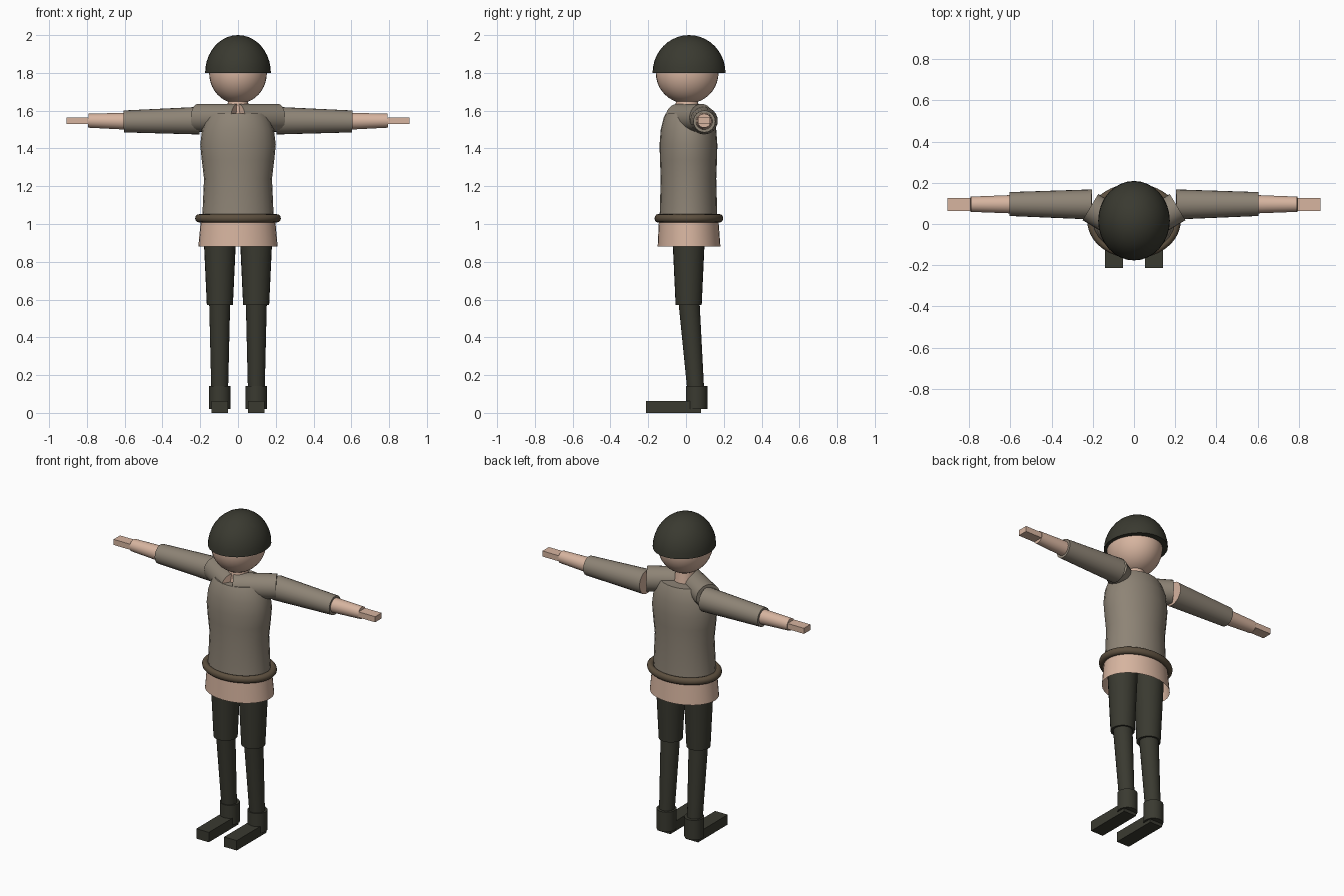
import bpy, bmesh, math
from mathutils import Vector

cube = bpy.data.objects.get("Cube")
if cube:
    bpy.data.objects.remove(cube)


def material(name, rgb):
    m = bpy.data.materials.new(name)
    m.use_nodes = True
    m.diffuse_color = (*rgb, 1)
    m.node_tree.nodes["Principled BSDF"].inputs["Base Color"].default_value = (*rgb, 1)
    return m


CLOTH = material("grey_brown_cloth", (0.27, 0.23, 0.18))
SKIN = material("skin", (0.68, 0.46, 0.35))
DARK = material("dark_olive", (0.042, 0.042, 0.03))
BROWN = material("belt_brown", (0.11, 0.08, 0.05))


def finish(name, bm, mats, smooth=True):
    bmesh.ops.recalc_face_normals(bm, faces=bm.faces)
    mesh = bpy.data.meshes.new(name)
    bm.to_mesh(mesh)
    bm.free()
    for m in mats:
        mesh.materials.append(m)
    obj = bpy.data.objects.new(name, mesh)
    bpy.context.collection.objects.link(obj)
    if smooth:
        bpy.ops.object.select_all(action="DESELECT")
        obj.select_set(True)
        bpy.context.view_layer.objects.active = obj
        bpy.ops.object.shade_smooth_by_angle(angle=math.radians(40))
    return obj


def loft(name, rings, mats, axis=(0, 0, 1), caps=(True, True), sides=24):
    """Skin elliptical rings (centre, rx, ry) lying across the axis.
    A second material colours the first cap."""
    bm = bmesh.new()
    turn = Vector(axis).to_track_quat("Z", "Y")
    loops = []
    for centre, rx, ry in rings:
        loop = []
        for i in range(sides):
            a = math.tau * i / sides
            offset = Vector((rx * math.cos(a), ry * math.sin(a), 0))
            if tuple(axis) != (0, 0, 1):
                offset = turn @ offset
            loop.append(bm.verts.new(Vector(centre) + offset))
        loops.append(loop)
    for low, high in zip(loops, loops[1:]):
        for i in range(sides):
            j = (i + 1) % sides
            bm.faces.new((low[i], low[j], high[j], high[i]))
    if caps[0]:
        bm.faces.new(loops[0][::-1]).material_index = len(mats) - 1
    if caps[1]:
        bm.faces.new(loops[-1])
    return finish(name, bm, mats)


def tube(name, start, end, r1, r2, *mats):
    axis = (Vector(end) - Vector(start)).normalized()
    return loft(name, [(start, r1, r1), (end, r2, r2)], mats, axis)


def box(name, low, high, mat):
    bm = bmesh.new()
    bmesh.ops.create_cube(bm, size=1)
    low, high = Vector(low), Vector(high)
    for v in bm.verts:
        v.co = (low + high) / 2 + v.co * (high - low)
    return finish(name, bm, [mat], False)


def ellipsoid(name, centre, radii, mat, half=False):
    bm = bmesh.new()
    bmesh.ops.create_uvsphere(bm, u_segments=32, v_segments=20, radius=1)
    if half:
        bmesh.ops.bisect_plane(bm, geom=bm.verts[:] + bm.edges[:] + bm.faces[:],
                               plane_co=(0, 0, 0), plane_no=(0, 0, -1), clear_outer=True)
        bmesh.ops.holes_fill(bm, edges=[e for e in bm.edges if e.is_boundary])
    for v in bm.verts:
        v.co = Vector(c + p * r for c, p, r in zip(centre, v.co, radii))
    return finish(name, bm, [mat])


# Head, helmet and neck
ellipsoid("head", (0, 0.006, 1.8), (0.153, 0.166, 0.163), SKIN)
ellipsoid("helmet", (0, 0.016, 1.8), (0.174, 0.193, 0.2), DARK, half=True)
loft("neck", [((0, 0.005, 1.57), 0.065, 0.07), ((0, 0.005, 1.67), 0.05, 0.055)], [SKIN])

# Tunic body
profile = [(1.0, 0.193, 0.155), (1.06, 0.188, 0.152), (1.24, 0.18, 0.147),
           (1.34, 0.192, 0.151), (1.42, 0.2, 0.153), (1.5, 0.19, 0.147),
           (1.56, 0.168, 0.132), (1.585, 0.15, 0.12)]
loft("tunic", [((0, 0.013, z), rx, ry) for z, rx, ry in profile], [CLOTH])

# Hip skirt, open underneath
loft("hip_skirt", [((0, 0.016, 0.882), 0.21, 0.166), ((0, 0.014, 1.03), 0.196, 0.157)],
     [SKIN], caps=(False, True), sides=32)

# Belt
bpy.ops.mesh.primitive_torus_add(major_radius=0.205, minor_radius=0.022,
                                 major_segments=48, minor_segments=12,
                                 location=(0, 0.015, 1.03))
belt = bpy.context.object
belt.name = "belt"
for v in belt.data.vertices:
    v.co.y *= 0.8
belt.data.materials.append(BROWN)
bpy.ops.object.shade_smooth_by_angle(angle=math.radians(40))

for s, side in ((1, "left"), (-1, "right")):
    # Shoulder, arm and hand
    tube(side + "_shoulder", (0, -0.045, 1.562), (s * 0.212, 0.082, 1.562),
         0.074, 0.074, CLOTH, SKIN)
    tube(side + "_sleeve", (s * 0.205, 0.095, 1.547), (s * 0.605, 0.097, 1.543),
         0.073, 0.058, CLOTH, SKIN)
    tube(side + "_forearm", (s * 0.58, 0.096, 1.544), (s * 0.793, 0.096, 1.547),
         0.045, 0.037, SKIN)
    inner, outer = sorted((s * 0.793, s * 0.907))
    box(side + "_hand", (inner, 0.063, 1.53), (outer, 0.127, 1.565), SKIN)

    # Leg, boot and foot
    tube(side + "_thigh", (s * 0.096, 0.014, 0.57), (s * 0.096, 0.014, 0.98),
         0.069, 0.088, DARK)
    tube(side + "_shin", (s * 0.097, 0.053, 0.1), (s * 0.097, 0.015, 0.6),
         0.044, 0.056, DARK)
    tube(side + "_boot", (s * 0.096, 0.056, 0.02), (s * 0.096, 0.056, 0.143),
         0.057, 0.057, DARK)
    inner, outer = sorted((s * 0.053, s * 0.14))
    box(side + "_foot", (inner, -0.213, 0), (outer, 0.08, 0.062), DARK)
